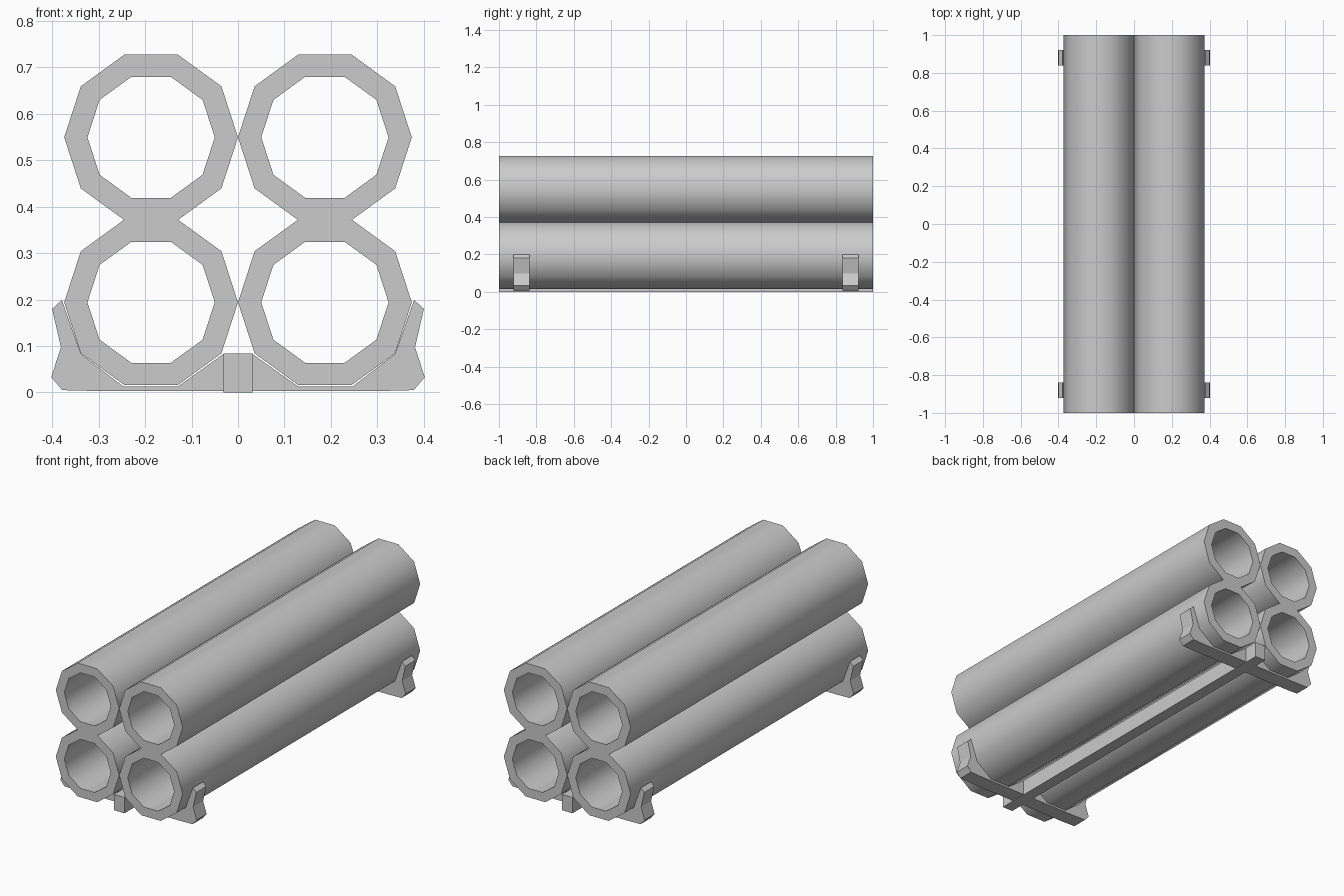
import bpy
import bmesh
import math

if "Cube" in bpy.data.objects:
    bpy.data.objects.remove(bpy.data.objects["Cube"])

TUBE_X, TUBE_Z = 0.187, (0.194, 0.549)
R_OUT, R_IN, SIDES = 0.187, 0.137, 10


def finish(name, bm):
    bmesh.ops.recalc_face_normals(bm, faces=bm.faces)
    mesh = bpy.data.meshes.new(name)
    bm.to_mesh(mesh)
    bm.free()
    obj = bpy.data.objects.new(name, mesh)
    bpy.context.collection.objects.link(obj)
    return obj


def ring(bm, radius, x, y, z):
    step = math.tau / SIDES
    return [bm.verts.new((x + radius * math.cos(i * step), y,
                          z + radius * math.sin(i * step))) for i in range(SIDES)]


def tube(name, x, z):
    bm = bmesh.new()
    loops = [ring(bm, r, x, y, z)
             for r, y in ((R_OUT, -1), (R_OUT, 1), (R_IN, 1), (R_IN, -1))]
    for a, b in zip(loops, loops[1:] + loops[:1]):
        for i in range(SIDES):
            j = (i + 1) % SIDES
            bm.faces.new((a[i], a[j], b[j], b[i]))
    obj = finish(name, bm)
    bpy.ops.object.select_all(action='DESELECT')
    obj.select_set(True)
    bpy.context.view_layer.objects.active = obj
    bpy.ops.object.shade_smooth_by_angle(angle=math.radians(40))


def prism(name, profile, y0, y1):
    bm = bmesh.new()
    face = bm.faces.new([bm.verts.new((x, y0, z)) for x, z in profile])
    out = bmesh.ops.extrude_face_region(bm, geom=[face])
    for v in out["geom"]:
        if isinstance(v, bmesh.types.BMVert):
            v.co.y = y1
    return finish(name, bm)


# Four hollow ten-sided tubes, stacked two by two
for side, x in (("left", -TUBE_X), ("right", TUBE_X)):
    for level, z in zip(("lower", "upper"), TUBE_Z):
        tube(f"{level}_{side}_tube", x, z)

# Long centre beam under the stack
prism("centre_beam", [(-0.031, 0), (0.031, 0), (0.031, 0.084), (-0.031, 0.084)], -1, 1)

# Cross cradles with upturned ends that hold the lower tubes
half = [(0.30, 0.003), (0.378, 0.005), (0.402, 0.033), (0.381, 0.097),
        (0.400, 0.180), (0.379, 0.199), (0.338, 0.083), (0.247, 0.013),
        (0.129, 0.013), (0.031, 0.083)]
cradle = half + [(-x, z) for x, z in reversed(half)]
for name, y in (("front_cradle", -0.88), ("back_cradle", 0.88)):
    prism(name, cradle, y - 0.042, y + 0.042)
